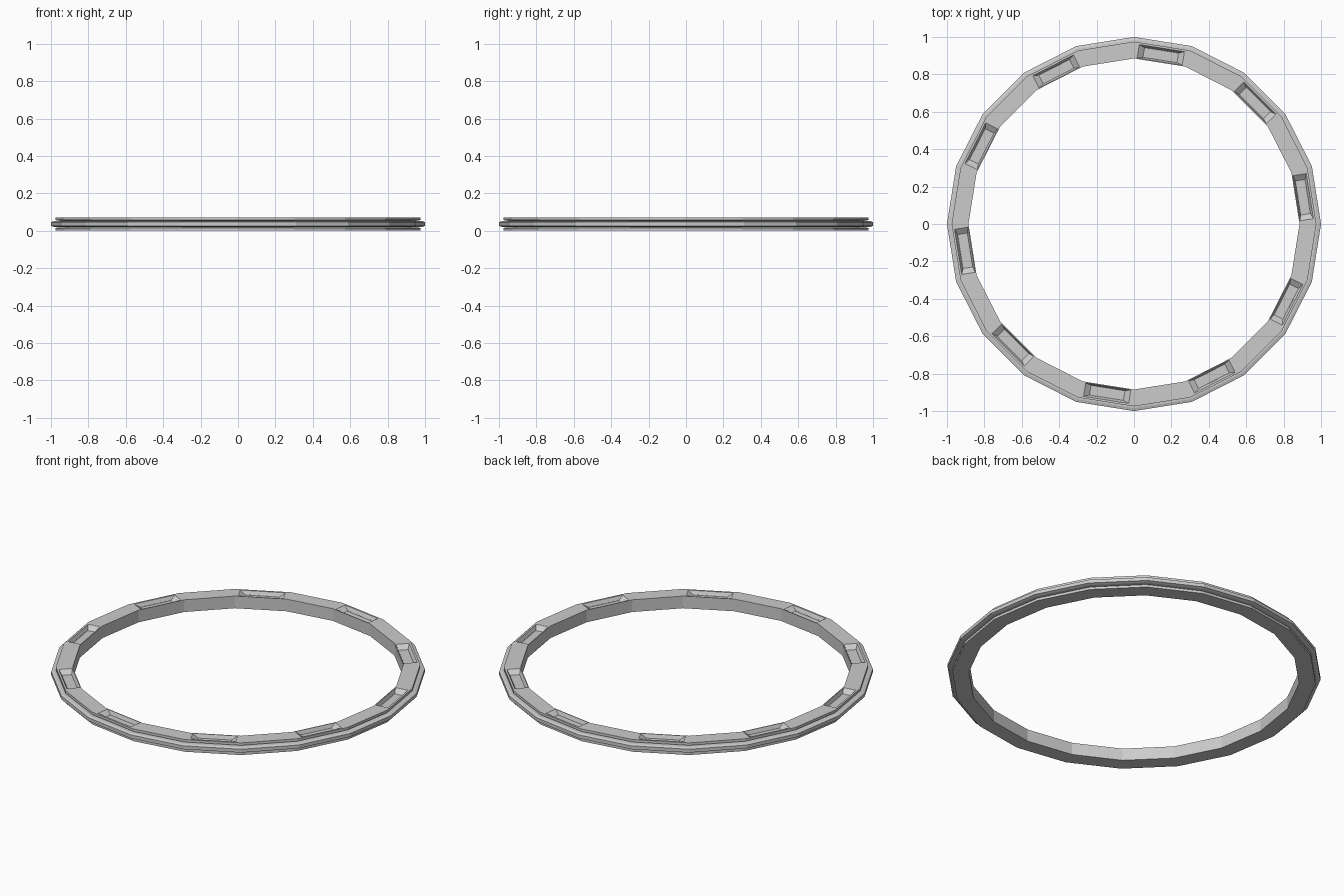
import bpy, bmesh, math
from mathutils import Vector

if "Cube" in bpy.data.objects:
    bpy.data.objects.remove(bpy.data.objects["Cube"])

SIDES = 20
TOP = 0.072
# ring cross-section (radius, z): inner wall, top band, groove, ridge, groove, bottom band
PROFILE = [(0.885, 0), (0.885, TOP), (0.975, TOP), (0.975, 0.057), (0.953, 0.053),
           (0.985, 0.051), (1.0, 0.046), (1.0, 0.026), (0.985, 0.021),
           (0.953, 0.019), (0.975, 0.015), (0.975, 0)]

bm = bmesh.new()
rings = []
for i in range(SIDES):
    a = math.tau * i / SIDES
    rings.append([bm.verts.new((r * math.cos(a), r * math.sin(a), z)) for r, z in PROFILE])


def pocket_loop(i, r_in, r_out, half, z):
    """Rectangle of verts centred on segment i, ordered like its top face."""
    a = math.tau * (i + 0.5) / SIDES
    rad = Vector((math.cos(a), math.sin(a), 0))
    tan = Vector((-math.sin(a), math.cos(a), 0))
    return [bm.verts.new(rad * r + tan * t + Vector((0, 0, z)))
            for r, t in ((r_in, -half), (r_out, -half), (r_out, half), (r_in, half))]


def bridge(a, b):
    for k in range(4):
        bm.faces.new((a[k], a[(k + 1) % 4], b[(k + 1) % 4], b[k]))


for i in range(SIDES):
    p, q = rings[i], rings[(i + 1) % SIDES]
    for j in range(len(PROFILE)):
        k = (j + 1) % len(PROFILE)
        if j == 1 and i % 2 == 0:
            # sunken pocket with sloped ends in every other top face
            rim = [p[1], p[2], q[2], q[1]]
            mouth = pocket_loop(i, 0.879, 0.952, 0.122, TOP)
            floor = pocket_loop(i, 0.888, 0.940, 0.092, TOP - 0.022)
            bridge(rim, mouth)
            bridge(mouth, floor)
            bm.faces.new(floor)
        else:
            bm.faces.new((p[j], p[k], q[k], q[j]))
bmesh.ops.recalc_face_normals(bm, faces=bm.faces)

mesh = bpy.data.meshes.new("ring_band")
bm.to_mesh(mesh)
bm.free()
bpy.context.collection.objects.link(bpy.data.objects.new("ring_band", mesh))
